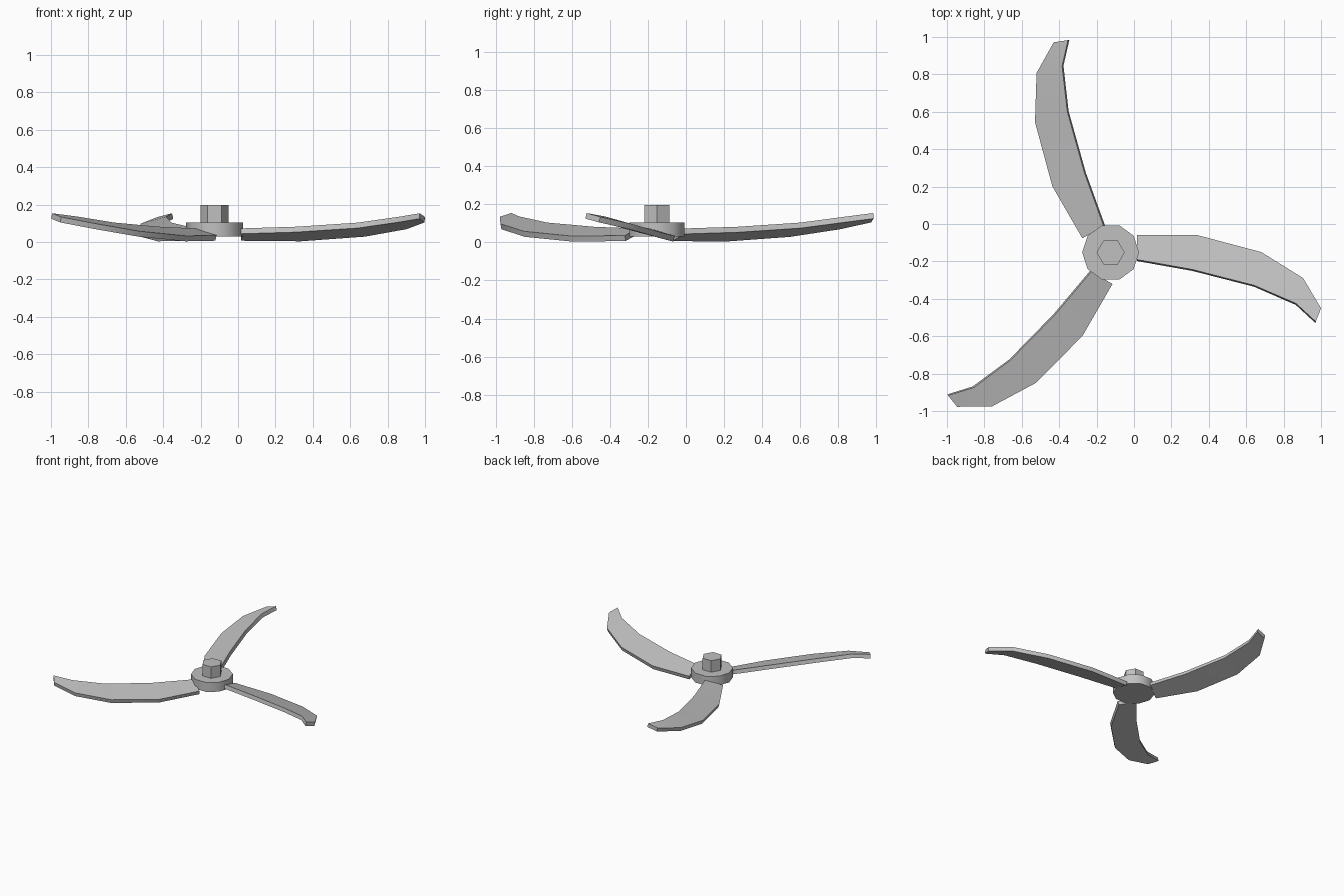
import bpy, bmesh, math
from mathutils import Matrix, Vector

if "Cube" in bpy.data.objects:
    bpy.data.objects.remove(bpy.data.objects["Cube"])

CENTRE = Vector((-0.125, -0.152, 0))

grey = bpy.data.materials.new("plain grey")
grey.diffuse_color = (0.53, 0.53, 0.53, 1)
grey.use_nodes = True
grey.node_tree.nodes["Principled BSDF"].inputs["Base Color"].default_value = grey.diffuse_color


def finish(obj, name, smooth):
    obj.name = obj.data.name = name
    obj.data.materials.append(grey)
    if smooth:
        bpy.ops.object.select_all(action='DESELECT')
        obj.select_set(True)
        bpy.context.view_layer.objects.active = obj
        bpy.ops.object.shade_smooth_by_angle(angle=math.radians(40))


def prism(name, sides, radius, z0, z1, smooth):
    """Upright polygonal prism with a corner on +x."""
    bpy.ops.mesh.primitive_cylinder_add(
        vertices=sides, radius=radius, depth=z1 - z0,
        location=(CENTRE.x, CENTRE.y, (z0 + z1) / 2))
    obj = bpy.context.object
    obj.data.transform(Matrix.Rotation(math.pi / 2, 4, 'Z'))
    finish(obj, name, smooth)


# Hub disc and hexagonal shaft
prism("hub", 10, 0.152, 0.03, 0.105, True)
prism("hex_shaft", 6, 0.075, 0.105, 0.197, False)

# Blade sections from root to tip: raised edge and lowered edge, top surface
raised = [(0.016, -0.190, 0.073), (0.312, -0.243, 0.082), (0.643, -0.328, 0.104),
          (0.867, -0.425, 0.136), (0.972, -0.522, 0.154)]
lowered = [(0.016, -0.059, 0.036), (0.337, -0.059, 0.033), (0.68, -0.150, 0.058),
           (0.904, -0.289, 0.098), (1.0, -0.45, 0.134)]
THICK = 0.03


def blade(name, angle):
    bm = bmesh.new()
    rings = []
    for i, (a, b) in enumerate(zip(raised, lowered)):
        a, b = Vector(a), Vector(b)
        # thickness runs square to the tilted chord, kept upright along the span
        across = Vector((b.x - a.x, b.y - a.y, 0))
        if i == 0:
            across.x = 0
        slope = (b.z - a.z) / across.length
        down = Vector((0, 0, -1)) + across.normalized() * slope
        down *= THICK / down.length
        rings.append([bm.verts.new(p - CENTRE) for p in (a, b, b + down, a + down)])
    for r, s in zip(rings, rings[1:]):
        for k in range(4):
            n = (k + 1) % 4
            bm.faces.new((r[k], r[n], s[n], s[k]))
    bm.faces.new(rings[0])
    bm.faces.new(rings[-1])
    bmesh.ops.recalc_face_normals(bm, faces=bm.faces)
    mesh = bpy.data.meshes.new(name)
    bm.to_mesh(mesh)
    bm.free()
    obj = bpy.data.objects.new(name, mesh)
    bpy.context.collection.objects.link(obj)
    obj.data.transform(Matrix.Translation(CENTRE) @ Matrix.Rotation(angle, 4, 'Z'))
    finish(obj, name, True)


# Three swept blades around the hub
for i in range(3):
    blade(f"blade_{i + 1}", i * math.tau / 3)
